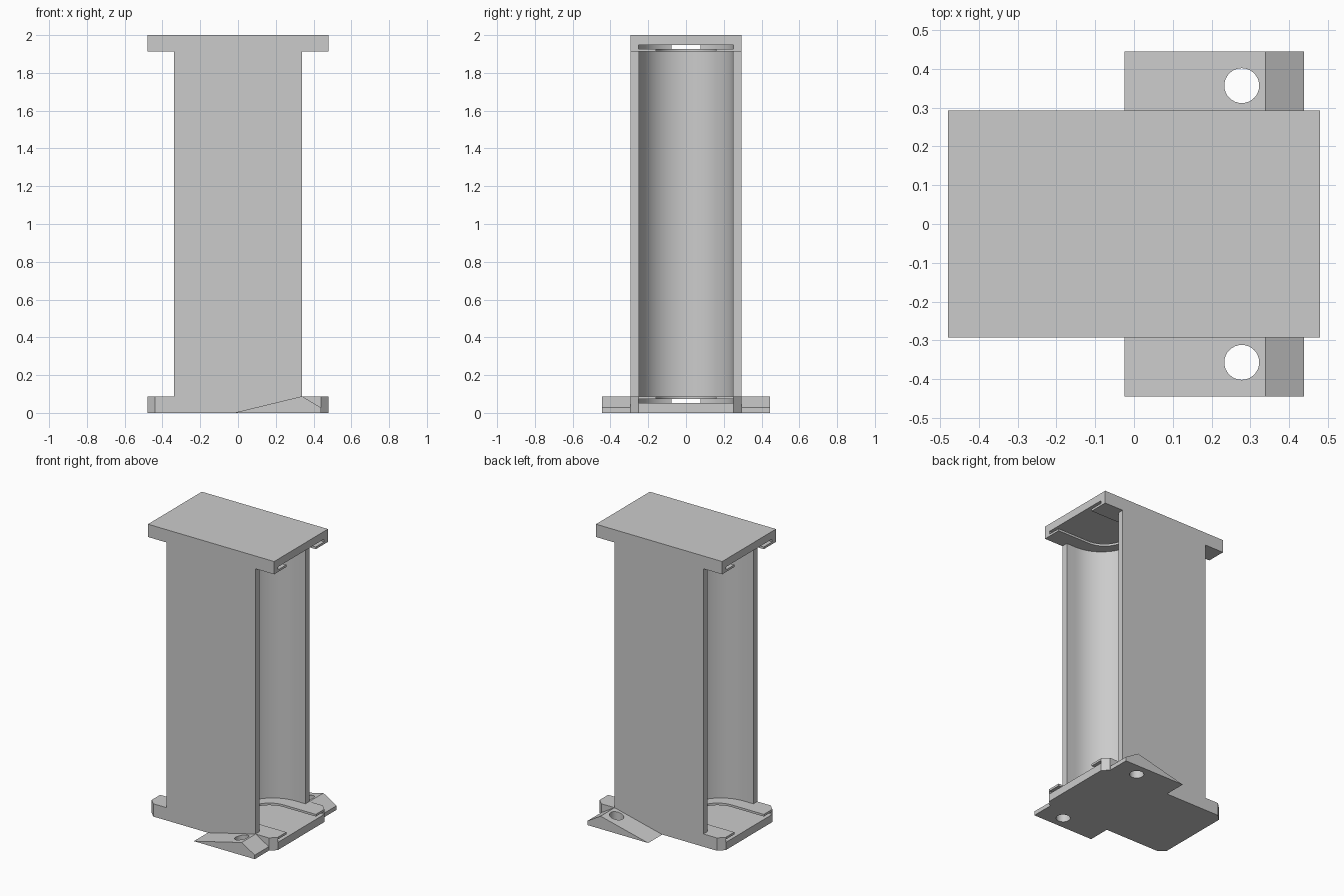
import bpy, bmesh, math
from mathutils import Vector

cube = bpy.data.objects.get("Cube")
if cube:
    bpy.data.objects.remove(cube, do_unlink=True)

grey = bpy.data.materials.new("plain_grey")
grey.use_nodes = True
colour = (0.6, 0.6, 0.6, 1)
grey.diffuse_color = colour
grey.node_tree.nodes["Principled BSDF"].inputs["Base Color"].default_value = colour

HALF_X, HALF_Y = 0.48, 0.2925       # end plates
COLUMN_X = 0.338                    # column half length
HEIGHT, PLATE = 2.0, 0.088
POCKET_R, POCKET_X = 0.25, 0.265    # round pocket radius and axis
SLOT_X = 0.239                      # axis of the contact slots
SLOT_LOW, SLOT_HIGH = 0.053, 0.073  # slot height inside a plate


def prism(name, points, start, end, axis="Z"):
    """Extrude a closed outline along z, or an x-z outline along y."""
    def place(p, d):
        return (p[0], p[1], d) if axis == "Z" else (p[0], d, p[1])
    bm = bmesh.new()
    face = bm.faces.new([bm.verts.new(place(p, start)) for p in points])
    grown = bmesh.ops.extrude_face_region(bm, geom=[face])["geom"]
    move = Vector(place((0, 0), end - start))
    bmesh.ops.translate(bm, verts=[v for v in grown if isinstance(v, bmesh.types.BMVert)], vec=move)
    bmesh.ops.recalc_face_normals(bm, faces=bm.faces)
    mesh = bpy.data.meshes.new(name)
    bm.to_mesh(mesh)
    bm.free()
    mesh.materials.append(grey)
    obj = bpy.data.objects.new(name, mesh)
    bpy.context.collection.objects.link(obj)
    return obj


def activate(obj):
    bpy.ops.object.select_all(action="DESELECT")
    obj.select_set(True)
    bpy.context.view_layer.objects.active = obj


def cut(obj, cutter):
    mod = obj.modifiers.new("cut", "BOOLEAN")
    mod.operation, mod.solver, mod.object = "DIFFERENCE", "EXACT", cutter
    activate(obj)
    bpy.ops.object.modifier_apply(modifier=mod.name)
    bpy.data.objects.remove(cutter, do_unlink=True)


def smooth(obj):
    activate(obj)
    bpy.ops.object.shade_smooth_by_angle(angle=math.radians(30))


def channel(side, radius, axis_x, end_x, steps=32):
    """Outline of a channel with a round inner end, open at end_x."""
    arc = [math.pi * (0.5 + i / steps) for i in range(steps + 1)]
    pts = [(axis_x + radius * math.cos(a), radius * math.sin(a)) for a in arc]
    pts = [(end_x, radius)] + pts + [(end_x, -radius)]
    return [(side * x, y) for x, y in pts]


# Column: flat front and back with a round pocket on each end
right = channel(1, POCKET_R, POCKET_X, COLUMN_X)
left = channel(-1, POCKET_R, POCKET_X, COLUMN_X)
outline = ([(-COLUMN_X, HALF_Y), (COLUMN_X, HALF_Y)] + right +
           [(COLUMN_X, -HALF_Y), (-COLUMN_X, -HALF_Y)] + left[::-1])
smooth(prism("column", outline, PLATE, HEIGHT - PLATE))

# Top plate is square, base plate has clipped corners
corners = [(1, 1), (-1, 1), (-1, -1), (1, -1)]
top_plate = prism("top_plate", [(sx * HALF_X, sy * HALF_Y) for sx, sy in corners],
                  HEIGHT - PLATE, HEIGHT)
clip = 0.04
clipped = []
for sx, sy in corners:
    pair = [(sx * HALF_X, sy * (HALF_Y - clip)), (sx * (HALF_X - clip), sy * HALF_Y)]
    clipped += pair if sx * sy > 0 else pair[::-1]
base_plate = prism("base_plate", clipped, 0, PLATE)

# Undercut contact slots: wide inside, narrower through the lip
for plate, flip in ((base_plate, False), (top_plate, True)):
    for side in (1, -1):
        for radius, low, high in ((0.251, SLOT_LOW, SLOT_HIGH),
                                  (0.16, SLOT_LOW + 0.005, PLATE + 0.02)):
            if flip:
                low, high = HEIGHT - high, HEIGHT - low
            cut(plate, prism("slot_cutter", channel(side, radius, SLOT_X, HALF_X + 0.1), low, high))
    smooth(plate)

# Sloped mounting ears with screw holes
ear_profile = [(-0.024, 0), (0.339, PLATE), (0.439, 0.028), (0.439, 0)]
for side, label in ((-1, "front"), (1, "back")):
    ear = prism(label + "_mounting_ear", ear_profile, side * (HALF_Y - 0.002), side * 0.445, "Y")
    ring = [(0.278 + 0.045 * math.cos(a), side * 0.357 + 0.045 * math.sin(a))
            for a in (math.tau * i / 32 for i in range(32))]
    cut(ear, prism("hole_cutter", ring, -0.1, 0.2))
    smooth(ear)
